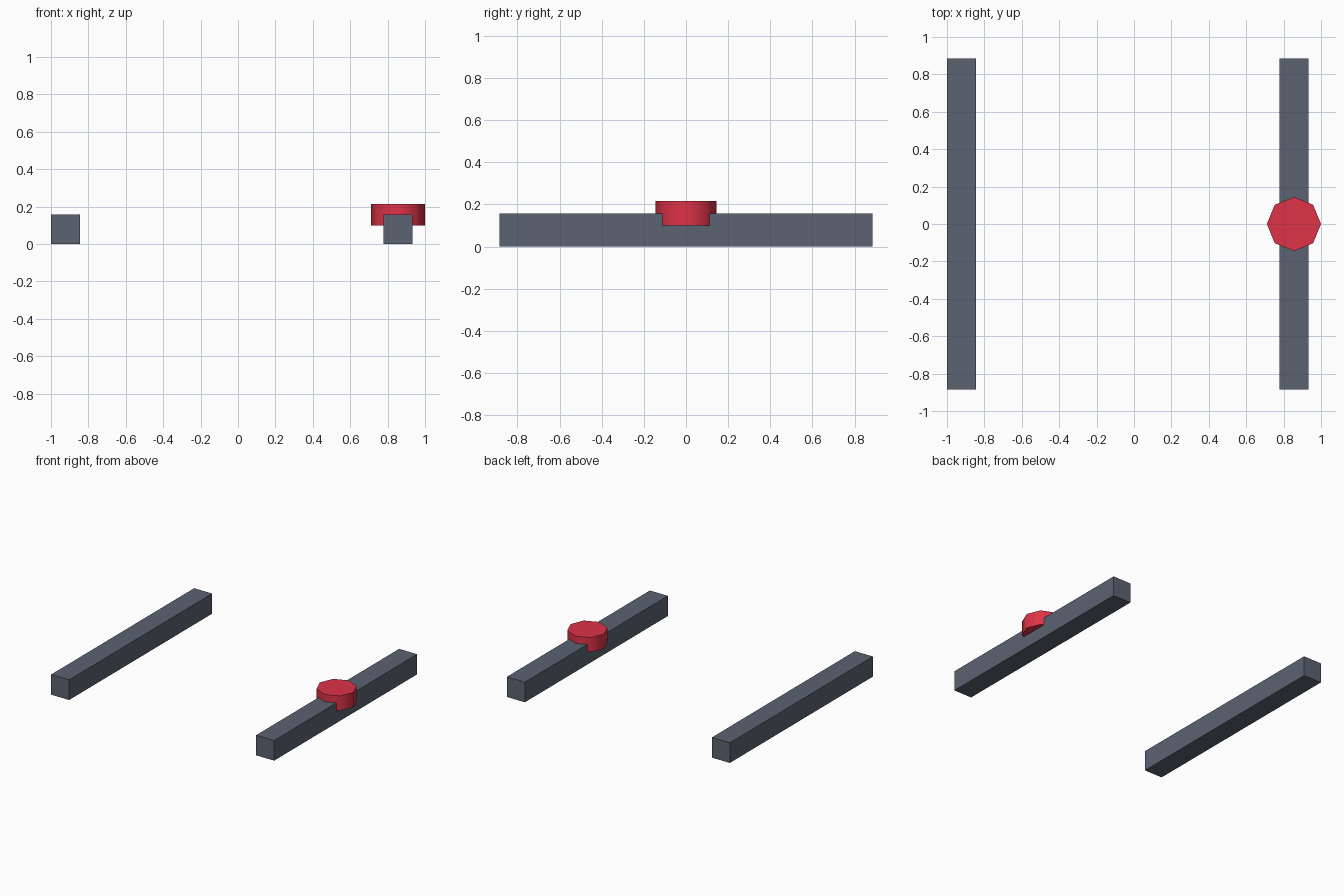
import bpy, math

if "Cube" in bpy.data.objects:
    bpy.data.objects.remove(bpy.data.objects["Cube"])

def material(name, color):
    m = bpy.data.materials.new(name)
    m.diffuse_color = (*color, 1)
    m.use_nodes = True
    m.node_tree.nodes["Principled BSDF"].inputs["Base Color"].default_value = m.diffuse_color
    return m

slate = material("slate", (0.105, 0.125, 0.165))
red = material("red", (0.73, 0.033, 0.065))

RAIL_W, RAIL_L, RAIL_H = 0.156, 1.77, 0.158
KNOB_X, KNOB_R, KNOB_Z0, KNOB_Z1 = 0.855, 0.145, 0.10, 0.215

# Two parallel rails
def rail(name, x):
    bpy.ops.mesh.primitive_cube_add(size=1, location=(x, 0, RAIL_H / 2))
    o = bpy.context.object
    o.name = name
    o.scale = (RAIL_W, RAIL_L, RAIL_H)
    bpy.ops.object.transform_apply(location=False, rotation=False, scale=True)
    o.data.materials.append(slate)

rail("left_rail", -1 + RAIL_W / 2)
rail("right_rail", KNOB_X)

# Octagonal button sunk into the right rail, smooth around its side
bpy.ops.mesh.primitive_cylinder_add(vertices=8, radius=KNOB_R, depth=KNOB_Z1 - KNOB_Z0,
                                    location=(KNOB_X, 0, (KNOB_Z0 + KNOB_Z1) / 2))
button = bpy.context.object
button.name = "button"
button.data.materials.append(red)
bpy.ops.object.shade_smooth_by_angle(angle=math.radians(50))
